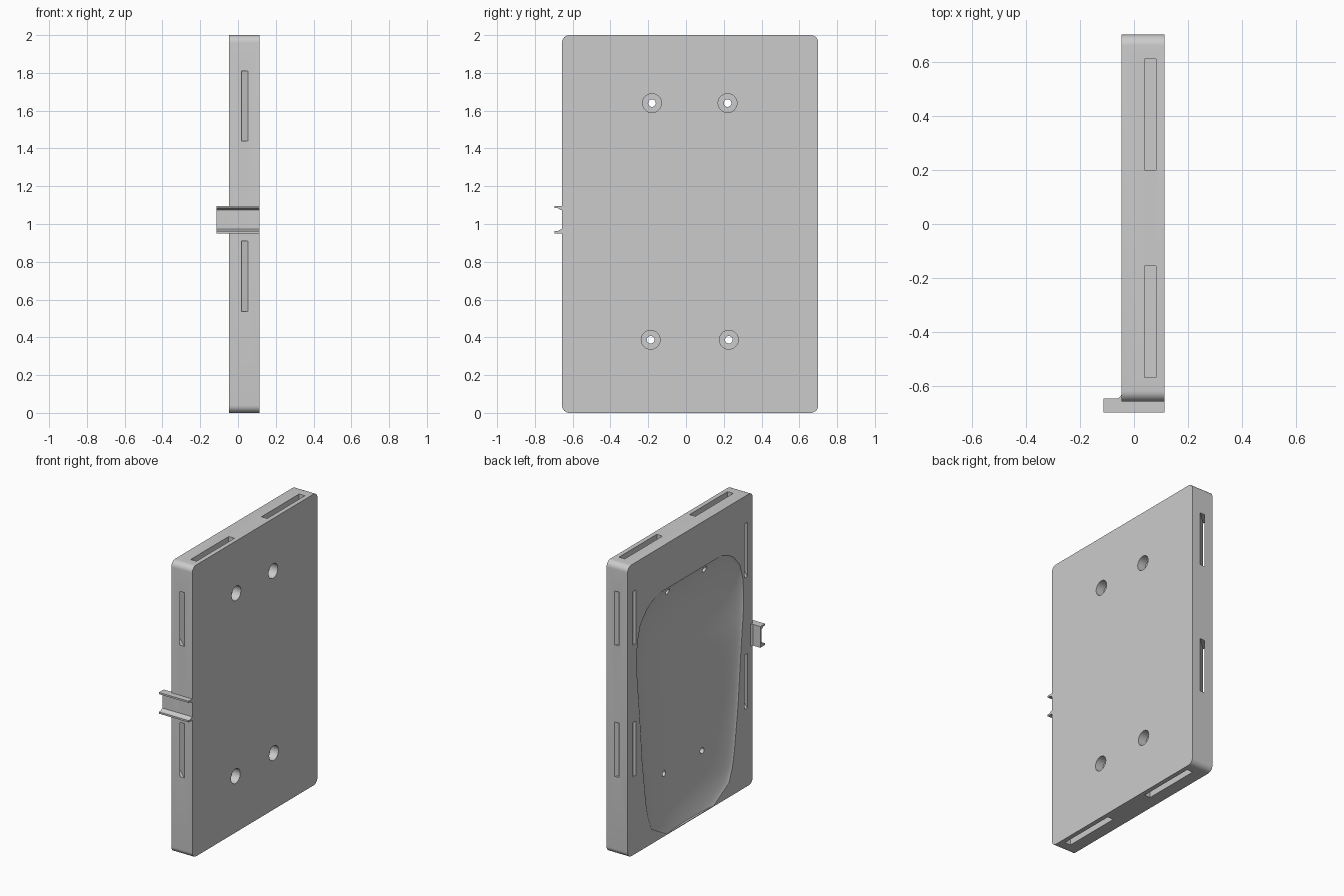
import bpy, bmesh
from math import sin, cos, pi, radians
from mathutils import Matrix

if "Cube" in bpy.data.objects:
    bpy.data.objects.remove(bpy.data.objects["Cube"], do_unlink=True)

grey = bpy.data.materials.new("plain_grey")
grey.use_nodes = True
grey.diffuse_color = (0.6, 0.6, 0.6, 1)
grey.node_tree.nodes["Principled BSDF"].inputs["Base Color"].default_value = (0.6, 0.6, 0.6, 1)

X0, X1 = -0.047, 0.113      # plate thickness range
Y0, Y1 = -0.657, 0.70       # plate width range
YC = (Y0 + Y1) / 2


def finish(bm, name):
    bmesh.ops.recalc_face_normals(bm, faces=bm.faces)
    mesh = bpy.data.meshes.new(name)
    bm.to_mesh(mesh)
    bm.free()
    mesh.materials.append(grey)
    obj = bpy.data.objects.new(name, mesh)
    bpy.context.collection.objects.link(obj)
    return obj


def loft(bm, rings):
    """Closed skin through rings of equal point count, capped at both ends."""
    loops = [[bm.verts.new(p) for p in ring] for ring in rings]
    n = len(loops[0])
    for a, b in zip(loops, loops[1:]):
        for i in range(n):
            j = (i + 1) % n
            bm.faces.new((a[i], a[j], b[j], b[i]))
    bm.faces.new(loops[0][::-1])
    bm.faces.new(loops[-1])


def prism(name, points, z):
    """Upright prism over an (x, y) outline."""
    bm = bmesh.new()
    loft(bm, [[(x, y, h) for x, y in points] for h in z])
    return finish(bm, name)


def smooth(obj, angle):
    bpy.ops.object.select_all(action='DESELECT')
    obj.select_set(True)
    bpy.context.view_layer.objects.active = obj
    bpy.ops.object.shade_smooth_by_angle(angle=radians(angle))


def cut(target, cutter):
    mod = target.modifiers.new("cut", 'BOOLEAN')
    mod.operation = 'DIFFERENCE'
    mod.solver = 'EXACT'
    mod.object = cutter
    bpy.context.view_layer.objects.active = target
    bpy.ops.object.modifier_apply(modifier=mod.name)
    bpy.data.objects.remove(cutter, do_unlink=True)


# Plate with rounded corners
R = 0.04
outline = []
for k, (cy, cz) in enumerate([(Y1 - R, 2 - R), (Y0 + R, 2 - R), (Y0 + R, R), (Y1 - R, R)]):
    for i in range(9):
        t = (k + i / 8) * pi / 2
        outline.append((cy + R * cos(t), cz + R * sin(t)))
bm = bmesh.new()
loft(bm, [[(x, y, z) for y, z in outline] for x in (X0, X1)])
plate = finish(bm, "plate")

# Contoured back recess: height, half width, depth
sections = [(0.005, 0.25, 0.015), (0.1, 0.42, 0.042), (0.2, 0.46, 0.054), (0.3, 0.48, 0.062),
            (0.6, 0.52, 0.066), (0.9, 0.545, 0.064), (1.05, 0.56, 0.067), (1.15, 0.57, 0.077),
            (1.25, 0.58, 0.087), (1.35, 0.58, 0.091), (1.45, 0.57, 0.086),
            (1.55, 0.54, 0.066), (1.63, 0.47, 0.042), (1.66, 0.42, 0.03), (1.69, 0.34, 0.01)]
bm = bmesh.new()
rings = []
for z, w, d in sections:
    ring = [(X0 - 0.05, YC + w, z)]
    for i in range(33):
        t = pi * i / 32
        ring.append((X0 + d * sin(t) ** 1.4, YC + w * cos(t), z))
    ring.append((X0 - 0.05, YC - w, z))
    rings.append(ring)
loft(bm, rings)
cut(plate, finish(bm, "recess_cutter"))

# Diagonal strap channels from the side edges to the back face
for z in ((0.537, 0.91), (1.44, 1.81)):
    for edge, inward in ((Y0, 1), (Y1, -1)):
        corners = [(0.052, 0), (0.018, 0), (X0, 0.06), (X0, 0.09)]
        shifts = (-0.06, -0.06, 0.06, 0.06)
        points = [(x - s, edge + inward * (y + s * 0.9)) for (x, y), s in zip(corners, shifts)]
        cut(plate, prism("channel_cutter", points, z))

# Pockets in the top and bottom edges
for z in ((-0.05, 0.1), (1.9, 2.05)):
    for ya, yb in ((-0.568, -0.155), (0.2, 0.61)):
        points = [(0.038, ya), (0.082, ya), (0.082, yb), (0.038, yb)]
        cut(plate, prism("pocket_cutter", points, z))

# Counterbored screw holes
for y, z in ((-0.18, 1.64), (0.22, 1.64), (-0.187, 0.387), (0.227, 0.387)):
    for radius, xa, xb in ((0.05, X1 - 0.06, X1 + 0.05), (0.02, X0 - 0.1, X1 + 0.1)):
        bm = bmesh.new()
        place = Matrix.Translation(((xa + xb) / 2, y, z)) @ Matrix.Rotation(pi / 2, 4, 'Y')
        bmesh.ops.create_cone(bm, cap_ends=True, segments=32, radius1=radius,
                              radius2=radius, depth=xb - xa, matrix=place)
        cut(plate, finish(bm, "hole_cutter"))
smooth(plate, 25)

# Side rail: a channel with hooked lips, mirrored about its middle height
ZM = 1.023
half = [(-0.645, 0.073), (-0.697, 0.073), (-0.697, 0.061), (-0.678, 0.061),
        (-0.672, 0.056), (-0.664, 0.052), (-0.657, 0.05)]
profile = [(y, ZM + h) for y, h in half] + [(y, ZM - h) for y, h in reversed(half)]
bm = bmesh.new()
loft(bm, [[(x, y, z) for y, z in profile] for x in (-0.113, X1)])
smooth(finish(bm, "side_rail"), 45)

# Small gusset joining the rail to the plate
gusset = [(X0 - 0.012, -0.647), (X0 + 0.01, -0.647), (X0 + 0.01, -0.63), (X0, -0.633)]
prism("rail_gusset", gusset, (ZM - 0.073, ZM + 0.073))
